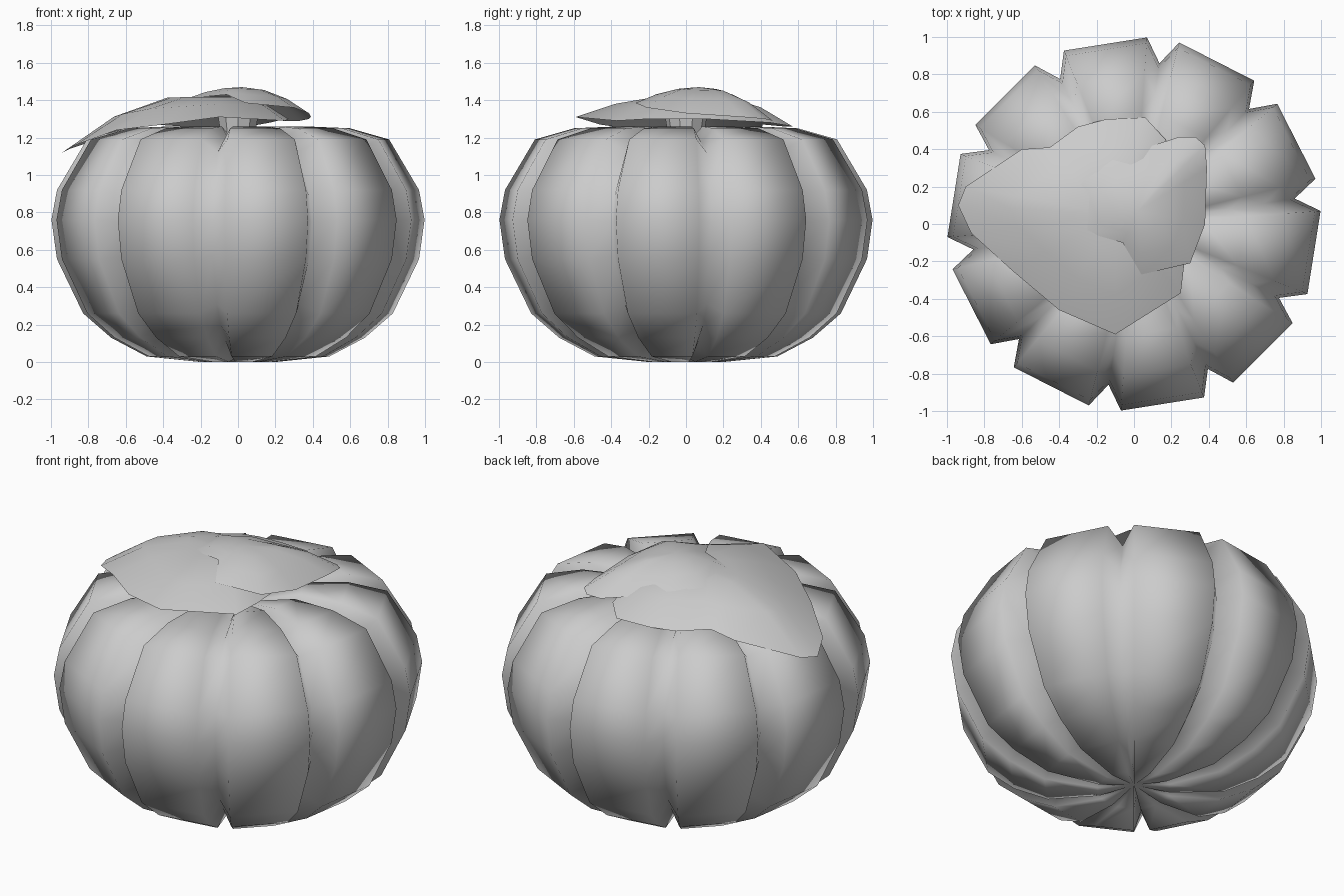
import bpy
import bmesh
from math import cos, sin, radians
from mathutils import Vector

cube = bpy.data.objects.get("Cube")
if cube:
    bpy.data.objects.remove(cube, do_unlink=True)

grey = bpy.data.materials.new("plain_grey")
grey.use_nodes = True
COLOUR = (0.6, 0.6, 0.6, 1.0)
grey.diffuse_color = COLOUR
grey.node_tree.nodes["Principled BSDF"].inputs["Base Color"].default_value = COLOUR


def finish(name, bm, recalc=True):
    """Turn a bmesh into a smooth shaded object."""
    if recalc:
        bmesh.ops.recalc_face_normals(bm, faces=bm.faces)
    for face in bm.faces:
        face.smooth = True
    mesh = bpy.data.meshes.new(name)
    bm.to_mesh(mesh)
    bm.free()
    mesh.materials.append(grey)
    obj = bpy.data.objects.new(name, mesh)
    bpy.context.collection.objects.link(obj)
    return obj


def bridge(bm, ring_a, ring_b):
    """Join two closed rings of vertices with quads."""
    count = len(ring_a)
    for i in range(count):
        j = (i + 1) % count
        bm.faces.new((ring_a[i], ring_a[j], ring_b[j], ring_b[i]))


def cap(bm, ring, tip, flip=False):
    """Close a ring with a fan of triangles around a tip."""
    for i, vert in enumerate(ring):
        after = ring[(i + 1) % len(ring)]
        bm.faces.new((after, vert, tip) if flip else (vert, after, tip))


# Ribbed body: flat lobes, with grooves scaled in towards the middle
LOBES = 10
GROOVE = 0.87
MIDDLE = 0.66
HALF_GROOVE = 5.0
profile = [(0.2, 0.0), (0.49, 0.03), (0.68, 0.13), (0.83, 0.26), (0.97, 0.55),
           (1.0, 0.76), (0.97, 0.92), (0.81, 1.19), (0.6, 1.25), (0.36, 1.26)]


def body():
    bm = bmesh.new()
    rings = []
    for radius, height in profile:
        ring = []
        for lobe in range(LOBES):
            for offset in (-HALF_GROOVE, 0, HALF_GROOVE):
                scale = 1.0 if offset else GROOVE
                angle = radians(9 + lobe * 360 / LOBES + offset)
                ring.append(bm.verts.new((radius * scale * cos(angle),
                                          radius * scale * sin(angle),
                                          MIDDLE + (height - MIDDLE) * scale)))
        rings.append(ring)
    for lower, upper in zip(rings, rings[1:]):
        bridge(bm, lower, upper)
    cap(bm, rings[0], bm.verts.new((0, 0, 0.03)), flip=True)
    cap(bm, rings[-1], bm.verts.new((0, 0, 1.16)))
    return finish("ribbed_body", bm)


# Short stem flaring up under the leaves
def stem():
    bm = bmesh.new()
    bmesh.ops.create_cone(bm, cap_ends=True, segments=10,
                          radius1=0.08, radius2=0.12, depth=0.24)
    bmesh.ops.translate(bm, verts=bm.verts, vec=(0, 0, 1.24))
    obj = finish("stem", bm)
    bpy.context.view_layer.objects.active = obj
    obj.select_set(True)
    bpy.ops.object.shade_smooth_by_angle()
    obj.select_set(False)


# Thin drooping leaf: rings shrink to a centre and swell where the rim hangs low
def leaf(name, centre, rim, swell):
    bm = bmesh.new()
    middle = Vector(centre)
    rings = []
    for t in (0, 0.33, 0.67):
        ring = []
        for point in rim:
            place = Vector(point).lerp(middle, t)
            place.z += swell * (middle.z - point[2]) * 4 * t * (1 - t)
            ring.append(bm.verts.new(place))
        rings.append(ring)
    bridge(bm, rings[0], rings[1])
    bridge(bm, rings[1], rings[2])
    cap(bm, rings[2], bm.verts.new(middle))
    finish(name, bm, recalc=False)


body()
stem()
# Rims run anticlockwise so the faces point up
leaf("large_leaf", (-0.1, 0.05, 1.42), [
    (-0.94, 0.1, 1.12), (-0.87, -0.05, 1.16), (-0.65, -0.25, 1.24),
    (-0.4, -0.46, 1.27), (-0.1, -0.59, 1.31), (0.25, -0.37, 1.29),
    (0.27, -0.2, 1.3), (0.25, 0.1, 1.3), (0.17, 0.45, 1.28),
    (0.06, 0.57, 1.26), (-0.15, 0.56, 1.26), (-0.3, 0.52, 1.26),
    (-0.45, 0.41, 1.27), (-0.6, 0.4, 1.24), (-0.9, 0.2, 1.14)], 0.35)
leaf("small_leaf", (0.02, 0.07, 1.47), [
    (-0.28, 0.22, 1.4), (-0.27, -0.04, 1.41), (-0.06, -0.1, 1.43),
    (0.04, -0.27, 1.385), (0.3, -0.21, 1.36), (0.38, 0, 1.33),
    (0.39, 0.3, 1.31), (0.38, 0.42, 1.3), (0.33, 0.465, 1.29),
    (0.24, 0.465, 1.29), (0.1, 0.42, 1.32), (-0.12, 0.34, 1.38)], 0.25)
